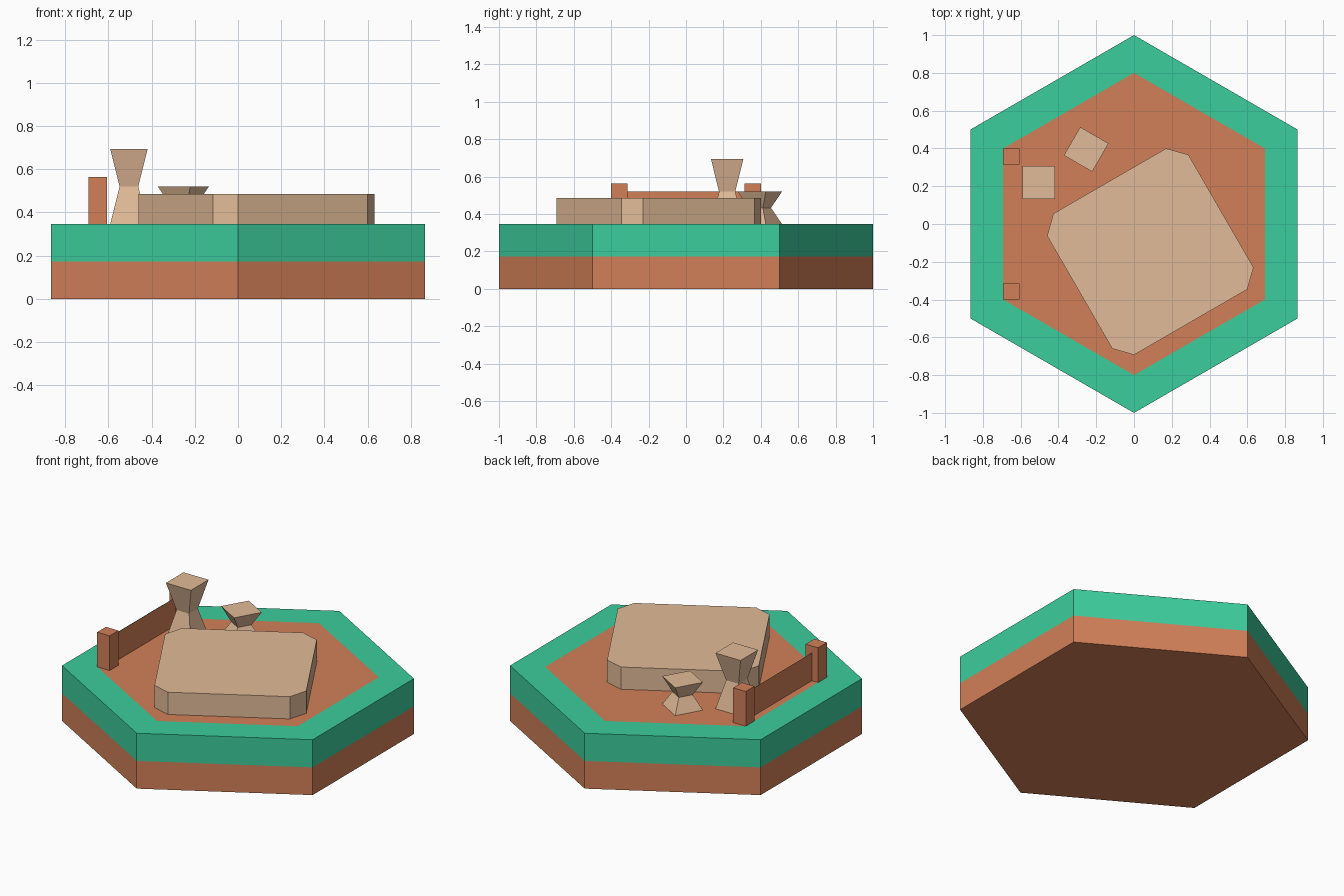
import bpy, bmesh
from math import sin, cos, pi, radians, sqrt

if "Cube" in bpy.data.objects:
    bpy.data.objects.remove(bpy.data.objects["Cube"])


def material(name, rgb):
    m = bpy.data.materials.new(name)
    m.diffuse_color = [((c / 255 + 0.055) / 1.055) ** 2.4 for c in rgb] + [1]
    m.use_nodes = True
    m.node_tree.nodes["Principled BSDF"].inputs["Base Color"].default_value = m.diffuse_color
    return m


GREEN = material("grass", (60, 205, 156))
BROWN = material("dirt", (210, 128, 88))
TAN = material("stone", (226, 187, 152))


def loft(name, rings, mat, bottom=True, top=True):
    """Join counter-clockwise rings of points, from bottom to top, into flat faces."""
    bm = bmesh.new()
    loops = [[bm.verts.new(p) for p in ring] for ring in rings]
    n = len(loops[0])
    for a, b in zip(loops, loops[1:]):
        for i in range(n):
            j = (i + 1) % n
            bm.faces.new((a[i], a[j], b[j], b[i]))
    if bottom:
        bm.faces.new(loops[0][::-1])
    if top:
        bm.faces.new(loops[-1])
    mesh = bpy.data.meshes.new(name)
    bm.to_mesh(mesh)
    bm.free()
    mesh.materials.append(mat)
    obj = bpy.data.objects.new(name, mesh)
    bpy.context.collection.objects.link(obj)
    return obj


def ngon(n, r, z, x=0, y=0, turn=0):
    return [(x + r * cos(2 * pi * i / n + turn), y + r * sin(2 * pi * i / n + turn), z)
            for i in range(n)]


def hexagon(r, z):
    return ngon(6, r, z, turn=pi / 2)


MID, TOP = 0.173, 0.346

# Hexagonal tile: dirt below, grass rim above, flush dirt floor
loft("tile_base", [hexagon(1, 0), hexagon(1, MID)], BROWN, top=False)
loft("grass_rim", [hexagon(1, MID), hexagon(1, TOP), hexagon(0.8, TOP)], GREEN,
     bottom=False, top=False)
loft("dirt_floor", [hexagon(0.8, TOP)], BROWN, bottom=False)

# Large slab with clipped corners
outline = [(0.17, 0.40), (-0.427, 0.055), (-0.46, -0.063), (-0.115, -0.66),
           (0, -0.693), (0.60, -0.346), (0.633, -0.23), (0.288, 0.367)]
loft("slab", [[(x, y, z) for x, y in outline] for z in (TOP, 0.485)], TAN)


# Square pillars pinched at the waist
def pillar(name, x, y, height, angle):
    levels = ((0.0866, 0), (0.0433, 0.5), (0.0866, 1))
    loft(name, [ngon(4, h * sqrt(2), TOP + t * height, x, y, radians(angle + 45))
                for h, t in levels], TAN)


pillar("tall_pillar", -0.505, 0.22, 0.348, 0)
pillar("short_pillar", -0.253, 0.395, 0.174, -30)

# Fence: two posts and a thin panel between them
for name, y in (("front_post", -0.357), ("back_post", 0.357)):
    loft(name, [ngon(4, 0.0433 * sqrt(2), z, -0.65, y, pi / 4) for z in (TOP, 0.563)], BROWN)
loft("fence_panel", [[(-0.65, 0.357, TOP), (-0.65, -0.357, TOP),
                      (-0.65, -0.357, 0.52), (-0.65, 0.357, 0.52)]], BROWN, bottom=False)
